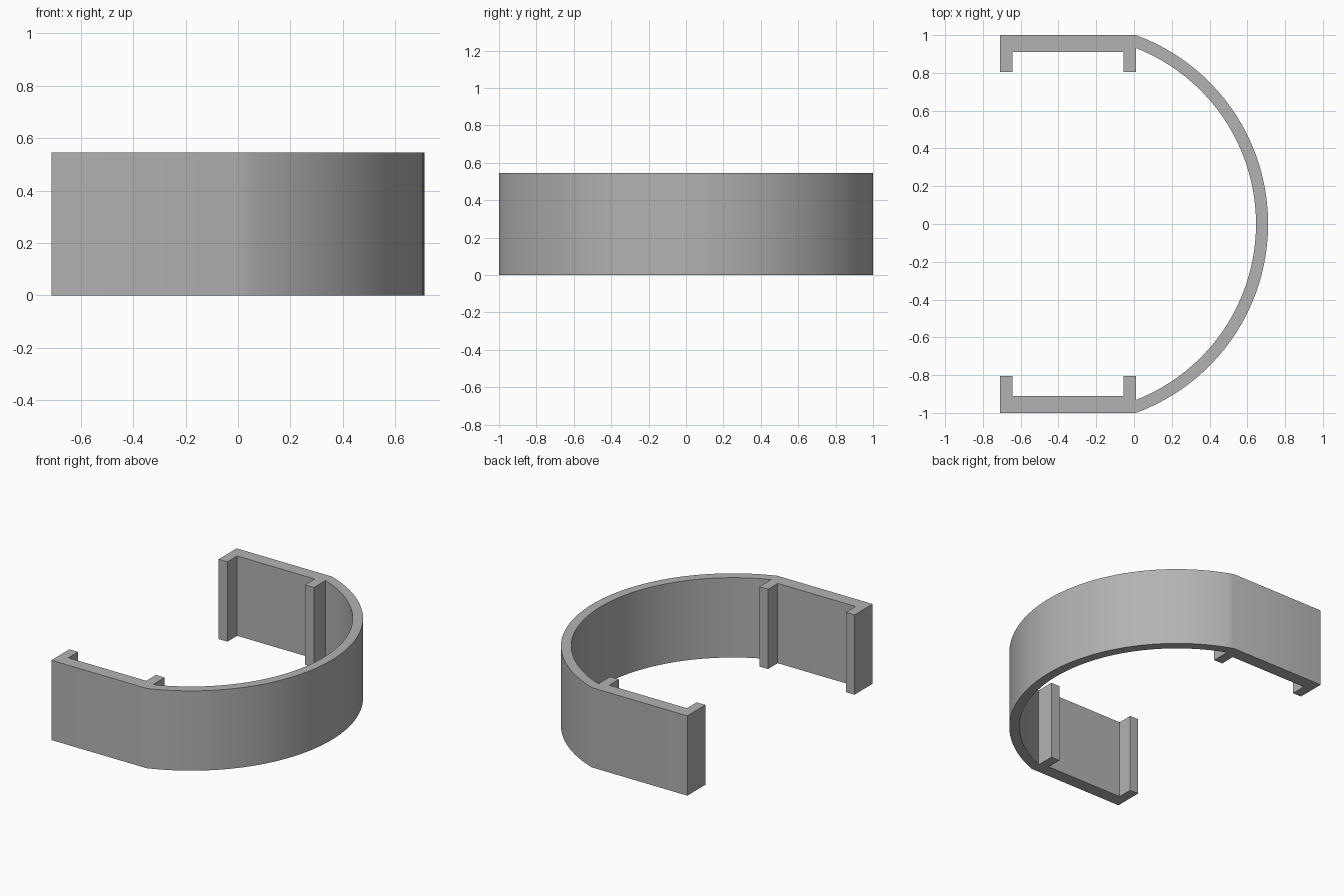
import bpy, bmesh, math

HEIGHT = 0.545
CENTRE_X, OUTER_R, INNER_R = -0.354, 1.064, 1.0   # bow circle
END_X, JOIN_X = -0.71, 0.01                       # straight arm extent
LIP, LIP_Y, WALL_Y = 0.066, 0.805, 0.91           # hook lips and arm inner wall
STEPS = 48

cube = bpy.data.objects.get("Cube")
if cube:
    bpy.data.objects.remove(cube, do_unlink=True)

# Plain grey material
grey = bpy.data.materials.new("plain_grey")
grey.use_nodes = True
colour = (0.45, 0.45, 0.45, 1)
grey.diffuse_color = colour
grey.node_tree.nodes["Principled BSDF"].inputs["Base Color"].default_value = colour


def arc(radius):
    """Points on the bow from the front join to the back join."""
    half = math.acos((JOIN_X - CENTRE_X) / radius)
    return [(CENTRE_X + radius * math.cos(a), radius * math.sin(a))
            for a in (half * (2 * i / STEPS - 1) for i in range(STEPS + 1))]


# Back arm: outer corner, then round both inward lips to the join
arm = [(END_X, 1), (END_X, LIP_Y), (END_X + LIP, LIP_Y), (END_X + LIP, WALL_Y),
       (JOIN_X - LIP, WALL_Y), (JOIN_X - LIP, LIP_Y), (JOIN_X, LIP_Y)]
front_arm = [(x, -y) for x, y in reversed(arm)]

# Whole clip outline: outer bow, back arm, inner bow, front arm
outline = arc(OUTER_R) + arm + arc(INNER_R)[::-1] + front_arm

bm = bmesh.new()
base = bm.faces.new([bm.verts.new((x, y, 0)) for x, y in outline])
raised = bmesh.ops.extrude_face_region(bm, geom=[base], use_keep_orig=True)
bmesh.ops.translate(bm, vec=(0, 0, HEIGHT),
                    verts=[v for v in raised["geom"] if isinstance(v, bmesh.types.BMVert)])
bmesh.ops.recalc_face_normals(bm, faces=bm.faces)
mesh = bpy.data.meshes.new("open_clip_band")
bm.to_mesh(mesh)
bm.free()
mesh.materials.append(grey)

band = bpy.data.objects.new("open_clip_band", mesh)
bpy.context.collection.objects.link(band)

# Smooth bow, sharp corners
bpy.ops.object.select_all(action="DESELECT")
band.select_set(True)
bpy.context.view_layer.objects.active = band
bpy.ops.object.shade_smooth_by_angle(angle=math.radians(30))
